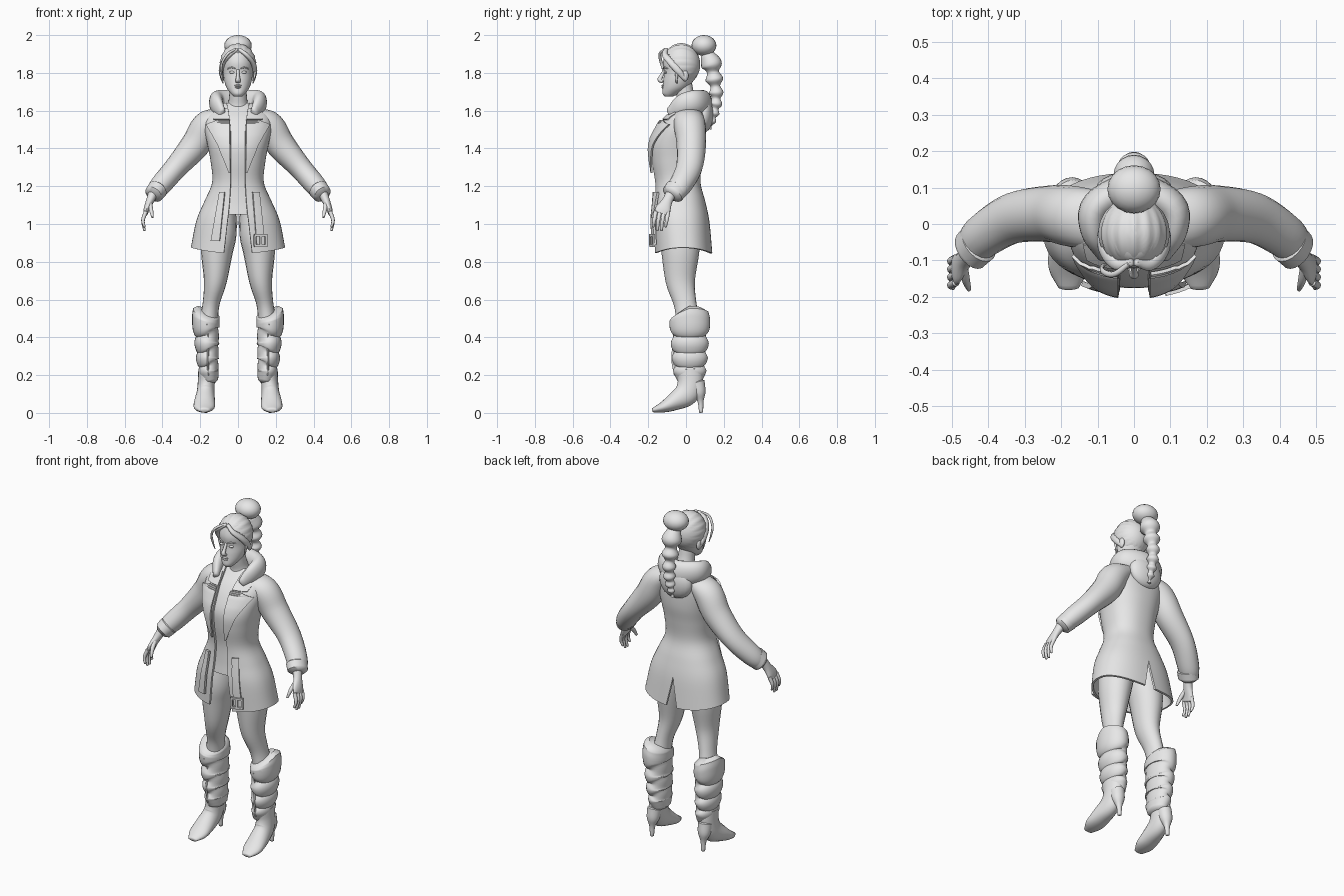
import bpy, bmesh
from math import sin, cos, pi, asin, atan2, copysign
from mathutils import Vector, Matrix

if "Cube" in bpy.data.objects:
    bpy.data.objects.remove(bpy.data.objects["Cube"], do_unlink=True)

clay = bpy.data.materials.new("light_grey")
clay.use_nodes = True
clay.diffuse_color = (0.8, 0.8, 0.8, 1)
clay.node_tree.nodes["Principled BSDF"].inputs["Base Color"].default_value = (0.8, 0.8, 0.8, 1)
made = []
X, Y, Z = Vector((1, 0, 0)), Vector((0, 1, 0)), Vector((0, 0, 1))


def emit(name, bm, pair=False, thick=0):
    """Turn a bmesh into one object, or a left and right pair."""
    bmesh.ops.remove_doubles(bm, verts=bm.verts, dist=0.0002)
    if thick:
        bmesh.ops.recalc_face_normals(bm, faces=bm.faces)
        bmesh.ops.solidify(bm, geom=bm.faces[:], thickness=thick)
    for side in ("left_", "right_") if pair else ("",):
        if side == "right_":
            bmesh.ops.scale(bm, vec=(-1, 1, 1), verts=bm.verts)
        bmesh.ops.recalc_face_normals(bm, faces=bm.faces)
        mesh = bpy.data.meshes.new(side + name)
        bm.to_mesh(mesh)
        mesh.materials.append(clay)
        obj = bpy.data.objects.new(side + name, mesh)
        bpy.context.collection.objects.link(obj)
        made.append(obj)
    bm.free()


def spline(points, steps=5):
    """Smooth curve through points of any dimension."""
    p = [Vector(q) for q in points]
    p = [p[0] * 2 - p[1]] + p + [p[-1] * 2 - p[-2]]
    out = []
    for a, b, c, d in zip(p, p[1:], p[2:], p[3:]):
        for k in range(steps):
            t = k / steps
            out.append((b * 2 + (c - a) * t + (a * 2 - b * 5 + c * 4 - d) * t * t
                        + (b * 3 - a - c * 3 + d) * t ** 3) / 2)
    return out + [p[-2]]


def skin(bm, rows, closed):
    """Quads between successive rows of points."""
    grid = [[bm.verts.new(co) for co in row] for row in rows]
    for r, s in zip(grid, grid[1:]):
        for i in range(len(r) if closed else len(r) - 1):
            j = (i + 1) % len(r)
            bm.faces.new((r[i], r[j], s[j], s[i]))
    return grid


def sweep(name, points, ref=Y, pair=False, n=20, steps=5, shape=None):
    """Round-ended tube through (x, y, z, radius across, radius along ref)."""
    path = [(Vector(q[:3]), q[3], q[4]) for q in spline(points, steps)]
    for end, nxt, put in ((path[0], path[1], 0), (path[-1], path[-2], len(path) + 1)):
        out = (end[0] - nxt[0]).normalized() * min(end[1], end[2]) * 0.3
        path.insert(put, (end[0] + out, end[1] * 0.65, end[2] * 0.65))
    rows = []
    for i, (c, a, b) in enumerate(path):
        t = (path[min(i + 1, len(path) - 1)][0] - path[max(i - 1, 0)][0]).normalized()
        side = t.cross(ref).normalized()
        up = side.cross(t)
        rows.append([c + side * a * cos(k * 2 * pi / n) + up * b * sin(k * 2 * pi / n) for k in range(n)])
    if shape:
        rows = [[shape(co) for co in row] for row in rows]
    bm = bmesh.new()
    grid = skin(bm, rows, True)
    bm.faces.new(grid[0])
    bm.faces.new(grid[-1])
    emit(name, bm, pair)


def ball(name, loc, radii, pair=False, edit=None, thick=0):
    bm = bmesh.new()
    bmesh.ops.create_uvsphere(bm, u_segments=48 if edit else 20, v_segments=32 if edit else 12, radius=1,
                              matrix=Matrix.LocRotScale(Vector(loc), None, Vector(radii)))
    if edit:
        edit(bm)
    emit(name, bm, pair, thick)


def power(v, e):
    return copysign(abs(v) ** e, v)


def shell(name, rings, p=2.0, thick=0, hem=0, cap=False):
    """Body shell from (z, half width, front, back, front gap, back gap)."""
    bm = bmesh.new()
    for s in (1, -1):
        rows = []
        for z, w, f, b, gap, vent in spline(rings):
            start = asin((max(gap, 0) / w) ** (p / 2))
            stop = pi - asin((max(vent, 0) / w) ** (p / 2))
            row = []
            for k in range(25):
                a = start + (stop - start) * k / 24
                drop = hem * cos(a) ** 2 * max(0, min(1, (1 - z) * 8))
                row.append((s * w * power(max(sin(a), 0), 2 / p),
                            (f + b) / 2 - (b - f) / 2 * power(cos(a), 2 / p), z - drop))
            rows.append(row)
        skin(bm, rows, False)
    bmesh.ops.remove_doubles(bm, verts=bm.verts, dist=0.0002)
    if cap:
        bmesh.ops.holes_fill(bm, edges=bm.edges)
    emit(name, bm, thick=thick)


# Coat and shirt
P = 2.3
COAT = [(1.64, .085, -.035, .09, .06, 0), (1.6, .145, -.075, .095, .05, 0), (1.56, .175, -.115, .1, .045, 0),
        (1.5, .178, -.155, .103, .04, 0), (1.42, .162, -.187, .1, .04, 0), (1.33, .145, -.184, .086, .04, 0),
        (1.22, .137, -.166, .077, .04, 0), (1.12, .178, -.167, .102, .045, 0), (1.02, .22, -.174, .123, .055, 0),
        (.875, .25, -.168, .14, .075, .035)]
shell("coat", COAT, P, thick=.012, hem=.03)
shell("shirt", [(z if z > 1.05 else 1.05, w - .014, f + .013, b - .014, 0, 0)
                for z, w, f, b, g, v in COAT[:-1]], P)
FINE = spline(COAT, 8)


def coat_y(x, z):
    ring = min(FINE, key=lambda r: abs(r[0] - z))
    mid = (ring[2] + ring[3]) / 2
    return mid - (mid - ring[2]) * max(0, 1 - (abs(x) / ring[1]) ** P) ** (1 / P)


def plate(name, rows, pair=False, lift=.008, thick=.009):
    """Panel lying on the coat front, rows of (z, inner x, outer x)."""
    grid = []
    for a, b in zip(rows, rows[1:]):
        for k in range(7):
            z, i, o = Vector(a).lerp(Vector(b), k / 6)
            grid.append([(x, coat_y(x, z) - lift, z) for x in (i + (o - i) * c / 5 for c in range(6))])
    bm = bmesh.new()
    skin(bm, grid, False)
    emit(name, bm, pair, thick)


plate("lapel", [(1.55, .046, .1), (1.525, .043, .165), (1.42, .042, .105), (1.27, .04, .046)], True)
plate("collar_flap", [(1.615, .06, .09), (1.585, .05, .14), (1.555, .047, .13)], True)
plate("right_belt_strap", [(1.17, -.072, -.1), (.91, -.098, -.145)], lift=.022, thick=.014)
plate("left_belt_strap", [(1.17, .08, .115), (.89, .1, .145)], lift=.022, thick=.014)
for z in (.885, .94):
    plate("buckle_bar", [(z + .006, .088, .155), (z - .006, .088, .155)], lift=.032, thick=.012)
for x in (.09, .121, .15):
    plate("buckle_post", [(.94, x - .005, x + .005), (.885, x - .005, x + .005)], lift=.032, thick=.012)

# Collar roll and hood hanging behind
half = [(-.085, -.085, 1.585, .018, .03), (-.112, -.02, 1.63, .034, .055), (-.1, .05, 1.645, .044, .065)]
sweep("hood_collar", half + [(0, .095, 1.63, .045, .078)]
      + [(-x, y, z, a, b) for x, y, z, a, b in reversed(half)], Z)
ball("hood_drape", (0, .095, 1.58), (.105, .05, .095))

# Sleeves and hands
sweep("sleeve", [(.1, .01, 1.57, .05, .08), (.165, .02, 1.52, .078, .084), (.225, .028, 1.42, .077, .078),
                 (.328, .017, 1.3, .061, .07), (.41, -.03, 1.205, .056, .062), (.443, -.065, 1.165, .045, .056)], pair=True)
sweep("cuff", [(.425, -.05, 1.185, .054, .062), (.447, -.072, 1.157, .05, .06)], pair=True)
sweep("palm", [(.45, -.08, 1.16, .025, .028), (.467, -.1, 1.12, .021, .028), (.483, -.12, 1.08, .016, .04),
               (.49, -.13, 1.055, .012, .04)], pair=True)
for i, reach in enumerate((.985, .965, .965, .985)):
    y = -.16 + .022 * i
    sweep("finger", [(.488, y, 1.065, .011, .011), (.503, y - .008, 1.02, .0095, .01),
                     (.495, y - .014, reach, .006, .007)], pair=True, n=10)
sweep("thumb", [(.468, -.115, 1.115, .013, .014), (.46, -.155, 1.075, .011, .012),
                (.452, -.178, 1.035, .006, .008)], pair=True, n=10)

# Legs
sweep("leg", [(.09, -.02, 1.08, .08, .1), (.1, -.03, .95, .092, .105), (.112, -.03, .85, .084, .1),
              (.12, -.03, .7, .061, .078), (.142, -.005, .58, .045, .06), (.155, .01, .48, .048, .062),
              (.162, .02, .35, .045, .06)], pair=True)


# Boots: folded shaft with a dipped front, pointed foot, thin heel
def dip(co):
    if co.z > .48:
        co.z += (co.x - .16) * .25 - max(0, .02 - co.y) * .35 * (co.z - .48) / .05
    return co


folds = [(.53, .07, .1), (.49, .073, .108), (.44, .07, .104), (.41, .056, .086), (.375, .066, .1), (.345, .062, .096),
         (.325, .052, .082), (.295, .061, .095), (.27, .058, .09), (.25, .047, .076), (.225, .054, .088),
         (.2, .05, .08), (.17, .043, .066)]
sweep("boot_shaft", [(.115 + a * .75, .02, z, a, b) for z, a, b in folds], pair=True, n=28, shape=dip)
sweep("boot_foot", [(.165, .02, .23, .07, .045), (.168, .022, .16, .066, .045), (.172, 0, .1, .065, .048),
                    (.177, -.07, .055, .045, .056), (.179, -.125, .029, .028, .054), (.179, -.175, .014, .012, .028)], X, True)
sweep("boot_heel", [(.168, .055, .16, .04, .045), (.17, .07, .105, .035, .034), (.17, .077, .06, .017, .016),
                    (.17, .08, .004, .011, .011)], pair=True)
sweep("boot_front_seam", [(.165, -.083, .47, .005, .006), (.156, -.062, .4, .005, .006), (.16, -.072, .29, .005, .006),
                          (.158, -.058, .2, .005, .006)], pair=True, n=8)

# Neck, head and face
sweep("neck", [(0, .015, 1.57, .09, .065), (0, .01, 1.63, .055, .052), (0, -.005, 1.69, .046, .047),
               (0, -.015, 1.74, .046, .047)])
shell("head", [r + (0, 0) for r in [(1.675, .022, -.113, -.07), (1.69, .038, -.124, -.035), (1.72, .06, -.123, .01),
      (1.76, .073, -.12, .04), (1.805, .078, -.116, .06), (1.86, .08, -.121, .06), (1.92, .065, -.1, .04),
      (1.945, .03, -.06, 0)]], cap=True)
sweep("nose", [(0, -.113, 1.815, .008, .008), (0, -.129, 1.785, .009, .01), (0, -.139, 1.764, .013, .012),
               (0, -.124, 1.753, .014, .008)], n=12)
ball("upper_lip", (0, -.122, 1.733), (.019, .008, .005))
ball("lower_lip", (0, -.122, 1.724), (.016, .009, .006))
ball("eye", (.031, -.108, 1.803), (.015, .008, .007), True)
ball("ear", (.082, -.005, 1.785), (.012, .018, .03), True)
sweep("brow", [(.014, -.121, 1.823, .003, .003), (.035, -.115, 1.829, .003, .004), (.055, -.097, 1.822, .002, .003)],
      Z, True, n=8)


# Hair: grooved cap, side locks, loose strand, bun and braid
def comb(bm):
    for v in bm.verts:
        groove = 1 + .022 * cos(18 * atan2(v.co.x, v.co.z - 1.84))
        v.co.x *= groove
        v.co.z = 1.845 + (v.co.z - 1.845) * groove
    face = [v for v in bm.verts if v.co.y + .1 < (1.89 - v.co.z) * .75]
    bmesh.ops.delete(bm, geom=face, context="VERTS")


ball("hair_cap", (0, -.025, 1.845), (.096, .1, .11), edit=comb, thick=.012)
sweep("side_lock", [(.005, -.105, 1.925, .01, .01), (.045, -.112, 1.895, .012, .016), (.078, -.078, 1.855, .013, .02),
                    (.09, -.04, 1.81, .012, .018), (.084, -.005, 1.765, .007, .01)], pair=True, n=12)
sweep("ear_lock", [(.085, -.055, 1.84, .007, .01), (.09, -.05, 1.8, .007, .009), (.08, -.05, 1.745, .003, .004)],
      pair=True, n=10)
sweep("loose_strand", [(-.015, -.11, 1.925, .007, .007), (-.055, -.138, 1.9, .007, .008),
                       (-.085, -.13, 1.85, .006, .008), (-.086, -.115, 1.8, .005, .006),
                       (-.075, -.11, 1.76, .002, .002)], n=10)
ball("hair_bun", (0, .095, 1.945), (.073, .066, .055))
beads = [(.135, 1.845, .056), (.15, 1.765, .047), (.16, 1.695, .038), (.158, 1.637, .034), (.148, 1.587, .029),
         (.137, 1.545, .023)]
braid = [(0, .11, 1.9, .035, .035)]
for (y, z, r), (y2, z2, r2) in zip(beads, beads[1:] + [(.125, 1.5, .01)]):
    braid += [(0, y, z, r, r), (0, (y + y2) / 2, (z + z2) / 2, r2 * .68, r2 * .68)]
sweep("braid", braid + [(0, .125, 1.505, .012, .012)])

bpy.ops.object.select_all(action="DESELECT")
for obj in made:
    obj.select_set(True)
bpy.context.view_layer.objects.active = made[0]
bpy.ops.object.shade_smooth_by_angle(angle=.8)
